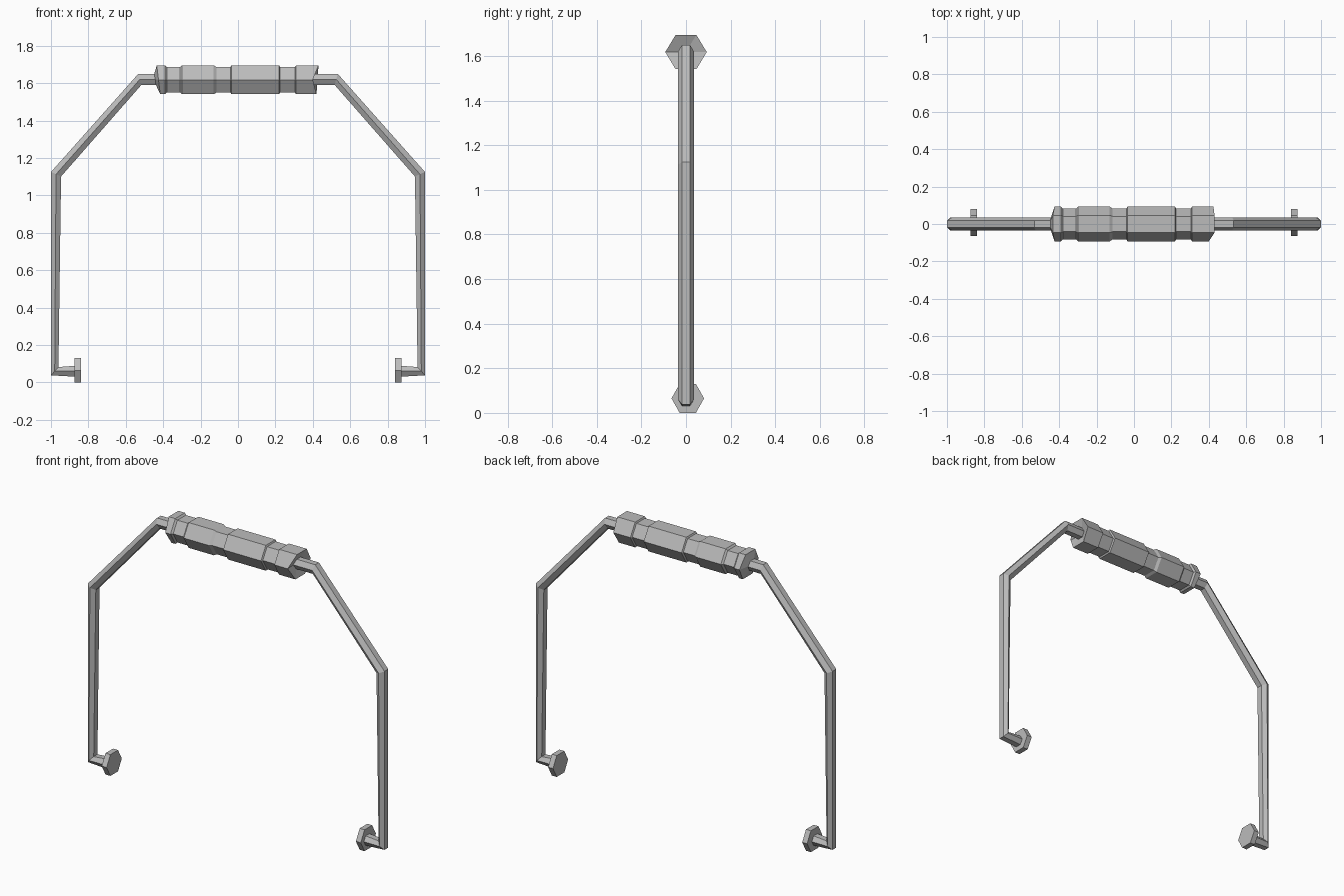
import bpy, bmesh, math
from mathutils import Vector

cube = bpy.data.objects.get("Cube")
if cube:
    bpy.data.objects.remove(cube, do_unlink=True)

grey = bpy.data.materials.new("plain grey")
grey.use_nodes = True
grey.diffuse_color = (0.5, 0.5, 0.5, 1)
grey.node_tree.nodes["Principled BSDF"].inputs["Base Color"].default_value = (0.5, 0.5, 0.5, 1)


def hexagon(center, up, radius):
    """Six points: corners point along y, flats face along the 'up' offset."""
    c, up, y = Vector(center), Vector(up), Vector((0, radius, 0))
    return [c + y, c + y / 2 + up, c - y / 2 + up, c - y, c - y / 2 - up, c + y / 2 - up]


def loft(name, rings, apexes=(None, None)):
    """Skin the rings and close each end with a flat face or a fan to an apex."""
    bm = bmesh.new()
    loops = [[bm.verts.new(p) for p in ring] for ring in rings]
    for a, b in zip(loops, loops[1:]):
        for i in range(6):
            j = (i + 1) % 6
            bm.faces.new((a[i], a[j], b[j], b[i]))
    for loop, apex in zip((loops[0], loops[-1]), apexes):
        if apex is None:
            bm.faces.new(loop)
        else:
            tip = bm.verts.new(apex)
            for i in range(6):
                bm.faces.new((loop[i], loop[(i + 1) % 6], tip))
    bmesh.ops.recalc_face_normals(bm, faces=bm.faces[:])
    mesh = bpy.data.meshes.new(name)
    bm.to_mesh(mesh)
    bm.free()
    mesh.materials.append(grey)
    obj = bpy.data.objects.new(name, mesh)
    bpy.context.collection.objects.link(obj)
    return obj


# Bent rod: centre x, z and mitre offset x, z at each bend of the left half
bends = [(0.86, 0.06, 0, -0.03),
         (0.98, 0.06, 0.02, -0.022),
         (0.973, 1.113, 0.027, 0.012),
         (0.525, 1.62, 0.008, 0.03)]
half = [hexagon((x, 0, z), (mx, 0, mz), 0.036) for x, z, mx, mz in bends]
mirrored = [[Vector((-p.x, p.y, p.z)) for p in ring] for ring in reversed(half)]
loft("bail_rod", half + mirrored)

# Hexagonal end caps
for side, word in ((1, "left"), (-1, "right")):
    loft(word + "_end_cap", [hexagon((side * x, 0.008, 0.065), (0, 0, 0.065), 0.073)
                             for x in (0.84, 0.873)])

# Grip: raised bands and shallow grooves along x
bands = [(-0.425, -0.39, 1.0), (-0.38, -0.31, 0.88), (-0.30, -0.13, 1.0),
         (-0.115, -0.04, 0.89), (-0.035, 0.22, 1.0), (0.225, 0.305, 0.89),
         (0.31, 0.425, 1.0)]
rings = [hexagon((x, 0, 1.618), (0, 0, 0.077 * s), 0.093 * s)
         for start, end, s in bands for x in (start, end)]
# Slightly skewed end rims
for ring in (rings[0], rings[-1]):
    for p in ring:
        p.x -= (p.z - 1.618) * 0.12 if p.x < 0 else -(p.z - 1.618) * 0.07
rings[-1][3].x -= 0.025
loft("grip", rings, ((-0.455, 0, 1.625), (0.395, 0, 1.62)))
